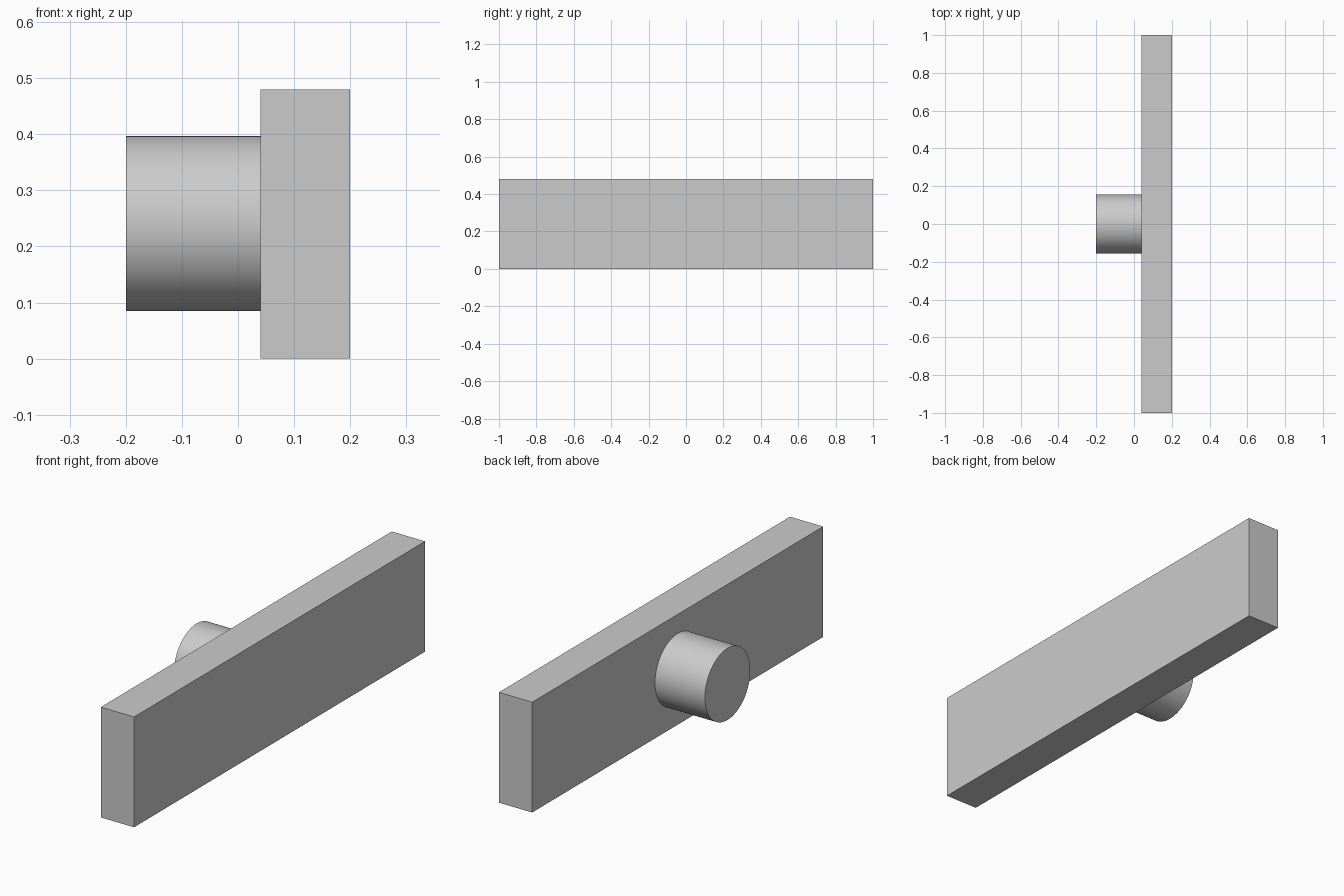
import bpy
from math import radians

cube = bpy.data.objects.get("Cube")
if cube:
    bpy.data.objects.remove(cube, do_unlink=True)

# Single light grey material
grey = bpy.data.materials.new("light_grey")
grey.use_nodes = True
colour = (0.6, 0.6, 0.6, 1)
grey.diffuse_color = colour
grey.node_tree.nodes["Principled BSDF"].inputs["Base Color"].default_value = colour


def finish(name):
    obj = bpy.context.object
    obj.name = obj.data.name = name
    obj.data.materials.append(grey)
    return obj


# Long rectangular bar
bpy.ops.mesh.primitive_cube_add(size=1, location=(0.12, 0, 0.24))
bar = finish("bar")
bar.scale = (0.16, 2, 0.48)
bpy.ops.object.transform_apply(location=False, rotation=False, scale=True)

# Round peg on the side of the bar
bpy.ops.mesh.primitive_cylinder_add(vertices=96, radius=0.156, depth=0.24,
                                    location=(-0.08, 0, 0.241),
                                    rotation=(0, radians(90), 0))
peg = finish("peg")
bpy.ops.object.shade_smooth_by_angle(angle=radians(30))
